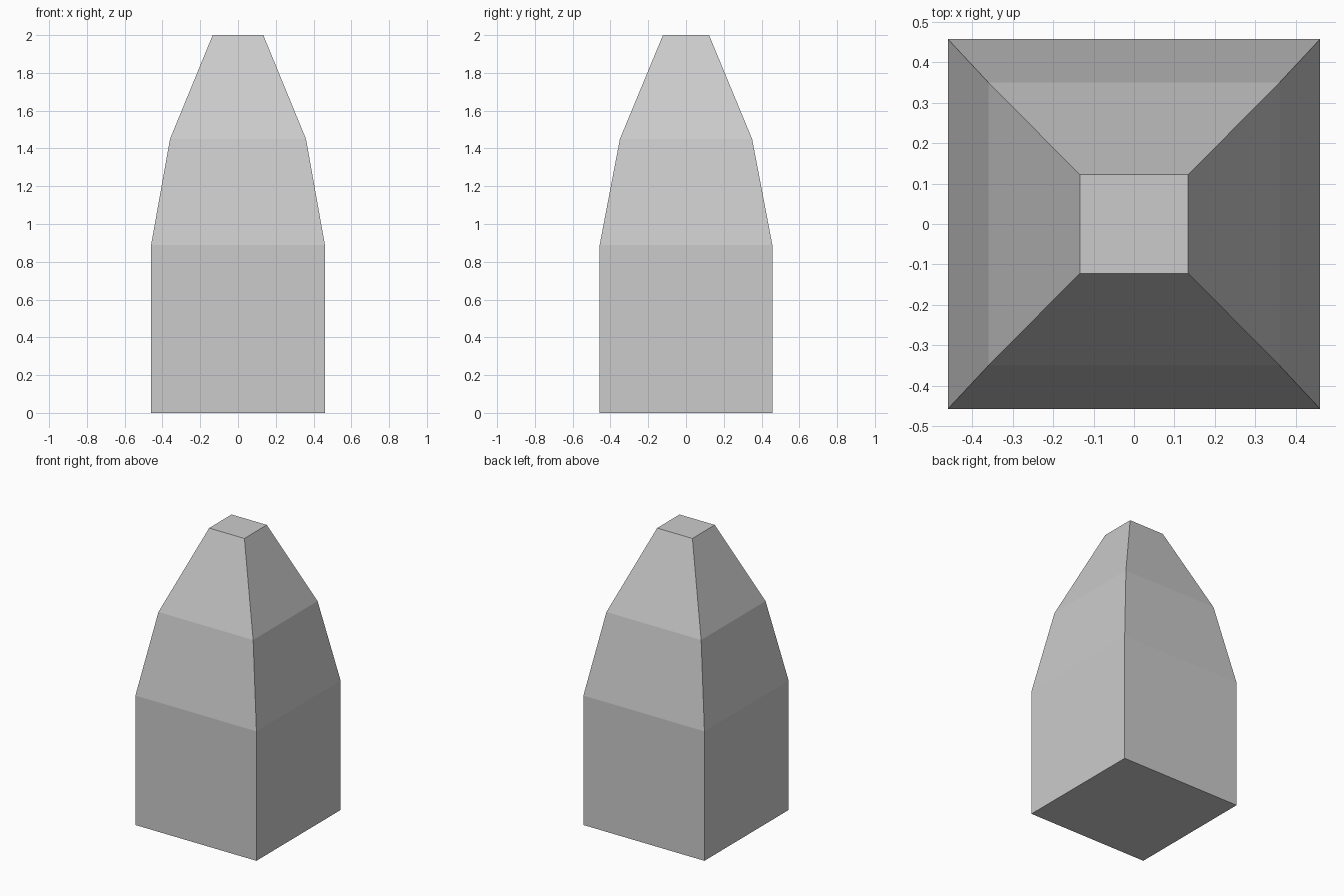
import bpy
import bmesh

# Remove the default object
cube = bpy.data.objects.get("Cube")
if cube:
    bpy.data.objects.remove(cube, do_unlink=True)

# Single grey material
grey = bpy.data.materials.new("light_grey")
grey.use_nodes = True
colour = (0.6, 0.6, 0.6, 1)
grey.diffuse_color = colour
grey.node_tree.nodes["Principled BSDF"].inputs["Base Color"].default_value = colour

# Tapering square body: half width, half depth and height of each level
levels = [(0.46, 0.457, 0), (0.46, 0.457, 0.89), (0.36, 0.35, 1.45), (0.134, 0.122, 2)]
corners = [(-1, -1), (1, -1), (1, 1), (-1, 1)]

bm = bmesh.new()
rings = [[bm.verts.new((sx * w, sy * d, z)) for sx, sy in corners] for w, d, z in levels]
for low, high in zip(rings, rings[1:]):
    for i in range(4):
        j = (i + 1) % 4
        bm.faces.new((low[i], low[j], high[j], high[i]))

# Flat base and flat top
bm.faces.new(rings[0][::-1])
bm.faces.new(rings[-1])

mesh = bpy.data.meshes.new("tapered_block")
bm.to_mesh(mesh)
bm.free()
mesh.materials.append(grey)
block = bpy.data.objects.new("tapered_block", mesh)
bpy.context.collection.objects.link(block)
